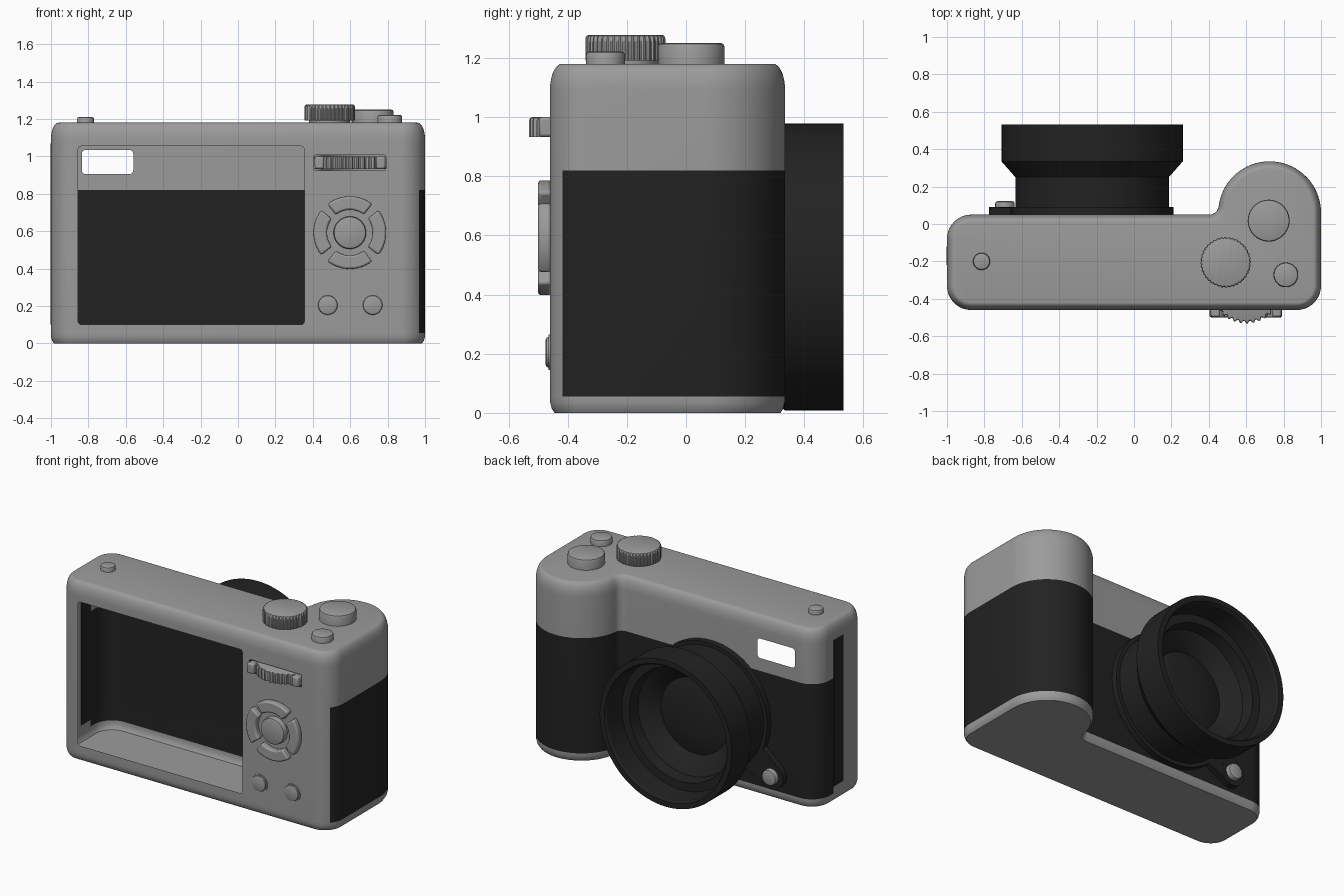
import bpy, bmesh, math
from math import sin, cos, pi, radians

if "Cube" in bpy.data.objects:
    bpy.data.objects.remove(bpy.data.objects["Cube"])


def material(name, rgb):
    m = bpy.data.materials.new(name)
    m.diffuse_color = (*rgb, 1)
    m.use_nodes = True
    m.node_tree.nodes["Principled BSDF"].inputs["Base Color"].default_value = m.diffuse_color
    return m


GREY = material("metal_grey", (0.33, 0.33, 0.33))
BLACK = material("black_grip", (0.016, 0.016, 0.016))


def finish(name, bm, mats, bevel=0.0, normals=True):
    if normals:
        bmesh.ops.recalc_face_normals(bm, faces=bm.faces[:])
    me = bpy.data.meshes.new(name)
    bm.to_mesh(me)
    bm.free()
    ob = bpy.data.objects.new(name, me)
    bpy.context.collection.objects.link(ob)
    for m in mats:
        me.materials.append(m)
    if bevel:
        b = ob.modifiers.new("Bevel", 'BEVEL')
        b.width, b.segments, b.limit_method = bevel, 2, 'ANGLE'
    bpy.ops.object.select_all(action='DESELECT')
    bpy.context.view_layer.objects.active = ob
    ob.select_set(True)
    bpy.ops.object.shade_smooth_by_angle(angle=radians(32))
    return ob


def lathe(name, profile, at, axis, mat, segs=64, knurl=0.0):
    """Spin (radius, height) points round a vertical or depth axis; ends are capped."""
    bm = bmesh.new()
    rings = []
    for r, h in profile:
        ring = []
        for i in range(segs):
            a = 2 * pi * i / segs
            q = r - (knurl if i % 4 > 1 else 0)
            p = (q * cos(a), q * sin(a), h) if axis == 'Z' else (q * cos(a), h, q * sin(a))
            ring.append(bm.verts.new([p[k] + at[k] for k in range(3)]))
        rings.append(ring)
    for a, b in zip(rings, rings[1:]):
        for i in range(segs):
            j = (i + 1) % segs
            bm.faces.new((a[i], a[j], b[j], b[i]))
    bm.faces.new(rings[0])
    bm.faces.new(rings[-1])
    return finish(name, bm, [mat])


def button(name, at, axis, r, h, sign=1, mat=GREY, **kw):
    """Short round button with a softened top edge."""
    e = 0.012
    prof = [(r, 0), (r, h - e), (r - 0.3 * e, h - 0.3 * e), (r - e, h)]
    return lathe(name, [(q, sign * z) for q, z in prof], at, axis, mat, **kw)


def prism(name, pts, y0, y1, mat, bevel=0.0):
    """Extrude an (x, z) polygon along y."""
    bm = bmesh.new()
    a = [bm.verts.new((x, y0, z)) for x, z in pts]
    b = [bm.verts.new((x, y1, z)) for x, z in pts]
    bm.faces.new(a)
    bm.faces.new(b)
    for i in range(len(a)):
        j = (i + 1) % len(a)
        bm.faces.new((a[i], a[j], b[j], b[i]))
    return finish(name, bm, [mat], bevel)


def rect(x0, x1, z0, z1):
    return [(x0, z0), (x1, z0), (x1, z1), (x0, z1)]


def round_rect(x0, x1, z0, z1, r=0.02):
    pts = []
    for cx, cz, s in ((x1 - r, z1 - r, 0), (x0 + r, z1 - r, 90), (x0 + r, z0 + r, 180), (x1 - r, z0 + r, 270)):
        pts += [(cx + r * cos(radians(s + t)), cz + r * sin(radians(s + t))) for t in (0, 22.5, 45, 67.5, 90)]
    return pts


# Body outline seen from above, each point with its outward normal
def arc(cx, cy, r, a0, a1, n, flip=1):
    out = []
    for i in range(n + 1):
        a = a0 + (a1 - a0) * i / n
        out.append((cx + r * cos(a), cy + r * sin(a), flip * cos(a), flip * sin(a)))
    return out


t = math.atan2(0.04, 0.3225)
outline = (arc(-0.87, -0.33, 0.13, pi, 1.5 * pi, 15) + arc(0.87, -0.33, 0.13, 1.5 * pi, 2 * pi, 15)
           + arc(0.725, 0.06, 0.275, 0, pi - t, 36) + arc(0.4025, 0.10, 0.05, -t, -pi / 2, 8, -1)[1:]
           + arc(-0.87, -0.08, 0.13, pi / 2, pi, 15) + [(-1, -0.12, -1, 0)])

# Body shell: lofted rings, soft top edge, open back
levels = [(0.016, 0), (0.006, 0.015), (0.001, 0.035), (0, 0.055), (0, 0.82)]
levels += [(0.04 * (1 - cos(radians(a))), 1.09 + 0.09 * sin(radians(a))) for a in range(0, 91, 10)]
bm = bmesh.new()
rings = [[bm.verts.new((x - d * nx, y - d * ny, z)) for x, y, nx, ny in outline] for d, z in levels]
for a, b in zip(rings, rings[1:]):
    for i in range(len(a)):
        j = (i + 1) % len(a)
        bm.faces.new((a[i], a[j], b[j], b[i]))
bm.faces.new(rings[0][::-1])
bm.faces.new(rings[-1])


def cut_holes(test, y, loops):
    """Replace flat wall faces by a fill that leaves the given loops open."""
    faces = [f for f in bm.faces if test(f.calc_center_median())]
    edges = list({e for f in faces for e in f.edges})
    bmesh.ops.delete(bm, geom=faces, context='FACES')
    edges = [e for e in edges if e.is_valid]
    for loop in loops:
        vs = [bm.verts.new((x, y, z)) for x, z in loop]
        edges += [bm.edges.new((vs[i - 1], vs[i])) for i in range(len(vs))]
    bmesh.ops.triangle_fill(bm, use_beauty=True, use_dissolve=False, edges=edges, normal=(0, 1 if y > 0 else -1, 0))


cut_holes(lambda c: c.y < -0.4 and abs(c.x) < 0.3 and 0.06 < c.z < 1.08, -0.46,
          [round_rect(-0.855, 0.355, 0.1, 1.055), round_rect(0.405, 0.79, 0.925, 1.007, 0.01)])
cut_holes(lambda c: 0.04 < c.y < 0.06 and abs(c.x + 0.235) < 0.1 and 0.83 < c.z < 1.08, 0.05,
          [round_rect(-0.835, -0.56, 0.905, 1.035)])
for f in bm.faces:
    c = f.calc_center_median()
    if 0.056 < c.z < 0.819 and c.y > (-0.417 if c.x > 0 else -0.12):
        f.material_index = 1
finish("body_shell", bm, [GREY, BLACK])

# Dark strip on the left side
bm = bmesh.new()
bmesh.ops.create_cube(bm, size=1)
for v in bm.verts:
    v.co = (-0.9995 + 0.005 * v.co.x, -0.17 + 0.1 * v.co.y, 0.585 + 0.97 * v.co.z)
finish("side_strip", bm, [BLACK])

# Lens: mount flange, release boss and barrel with stepped inside
LX, LZ = -0.224, 0.493
BX, BZ = -0.69, 0.165
lathe("lens_flange", [(0.435, 0), (0.435, 0.04)], (LX, 0.05, LZ), 'Y', BLACK, 96)
lathe("release_boss", [(0.085, 0), (0.085, 0.04)], (BX, 0.05, BZ), 'Y', BLACK, 40)
d = math.hypot(LX - BX, LZ - BZ)
ux, uz = (LX - BX) / d, (LZ - BZ) / d
prism("boss_bridge", [(BX + s * ux - w * uz, BZ + s * uz + w * ux)
                      for s, w in ((0, -0.085), (0.22, -0.11), (0.22, 0.11), (0, 0.085))], 0.05, 0.0895, BLACK)
button("lens_release_button", (BX, 0.09, BZ), 'Y', 0.052, 0.032, segs=40)
lathe("lens_barrel", [(0.41, 0.05), (0.41, 0.25), (0.485, 0.335), (0.485, 0.533), (0.45, 0.533), (0.44, 0.52),
                      (0.43, 0.38), (0.375, 0.38), (0.365, 0.30), (0.26, 0.24), (0.25, 0.225), (0.2, 0.24),
                      (0.12, 0.252), (0.03, 0.256)], (LX, 0, LZ), 'Y', BLACK, 96)

# Top controls
lathe("mode_dial_shaft", [(0.11, 0), (0.11, 0.03)], (0.49, -0.205, 1.17), 'Z', GREY)
button("mode_dial", (0.49, -0.205, 1.192), 'Z', 0.135, 0.086, segs=160, knurl=0.004)
button("shutter_dial", (0.72, 0.018, 1.175), 'Z', 0.112, 0.075)
button("small_top_button", (0.812, -0.272, 1.175), 'Z', 0.066, 0.047)
button("left_top_button", (-0.815, -0.2, 1.175), 'Z', 0.046, 0.036)

# Thumb wheel set in its slot, with an end block each side
button("thumb_wheel", (0.6, -0.334, 0.933), 'Z', 0.197, 0.067, segs=144, knurl=0.012)
for side, x in (("left", 0.435), ("right", 0.763)):
    prism("wheel_block_" + side, rect(x - 0.025, x + 0.025, 0.933, 1.0), -0.44, -0.497, GREY, 0.01)

# Direction pad: four curved keys round a centre button
PX, PZ = 0.598, 0.592
for k, key in enumerate(("right", "up", "left", "down")):
    angs = [radians(90 * k - 38 + 76 * i / 14) for i in range(15)]
    pts = [(PX + 0.194 * cos(a), PZ + 0.194 * sin(a)) for a in angs]
    pts += [(PX + 0.122 * cos(a), PZ + 0.122 * sin(a)) for a in reversed(angs)]
    prism("pad_key_" + key, pts, -0.455, -0.5, GREY, 0.01)
button("pad_centre", (PX, -0.455, PZ), 'Y', 0.087, 0.043, sign=-1)

# Two lower buttons with thin collars
for side, x in (("left", 0.48), ("right", 0.72)):
    lathe("button_collar_" + side, [(0.06, 0), (0.06, -0.01)], (x, -0.455, 0.205), 'Y', GREY, 48)
    button("lower_button_" + side, (x, -0.455, 0.205), 'Y', 0.053, 0.02, sign=-1, segs=48)
